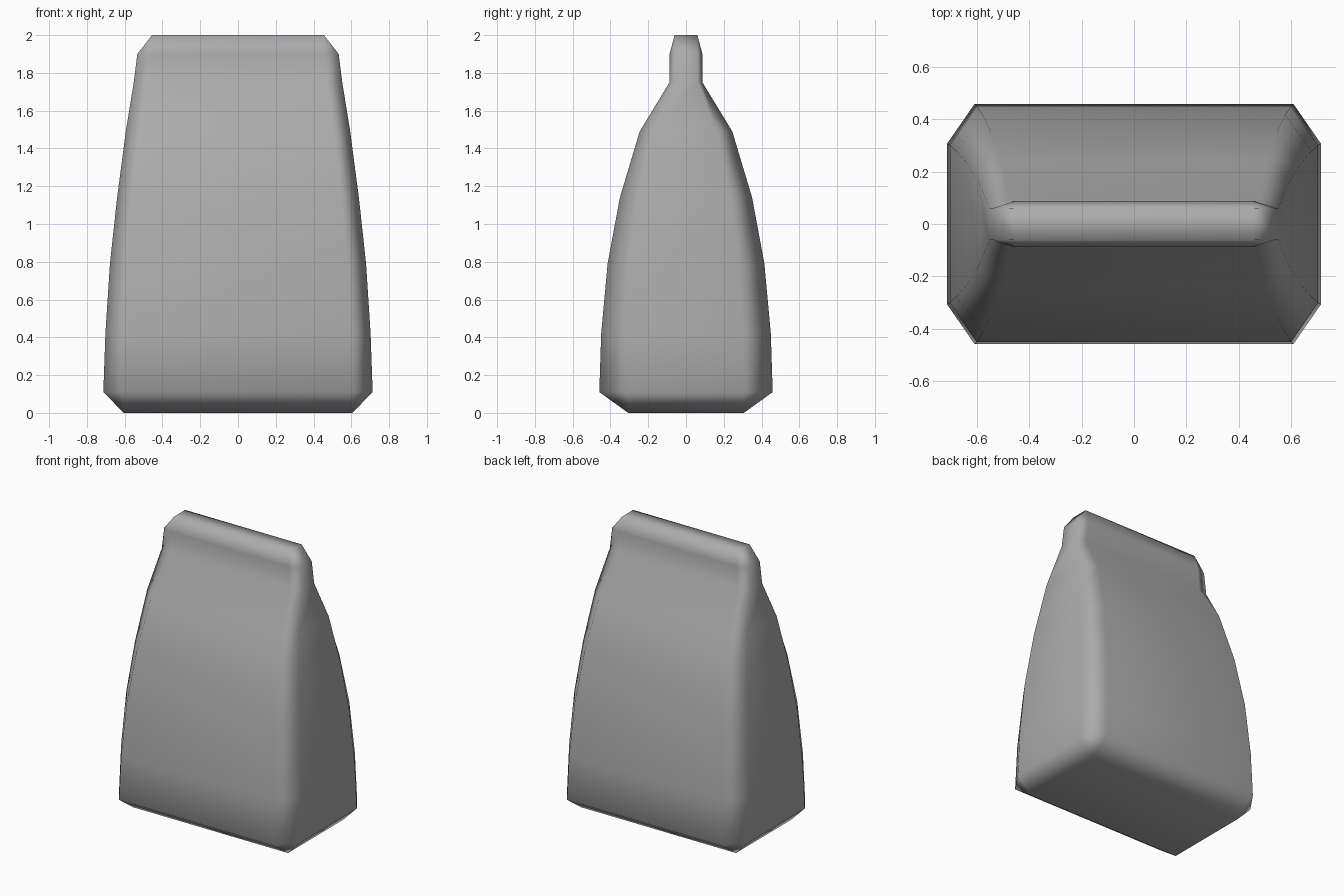
import bpy
import bmesh

cube = bpy.data.objects.get("Cube")
if cube:
    bpy.data.objects.remove(cube, do_unlink=True)

# Matte mid grey for the whole bag
grey = bpy.data.materials.new("mid grey")
grey.use_nodes = True
colour = (0.41, 0.41, 0.41, 1)
grey.diffuse_color = colour
grey.node_tree.nodes["Principled BSDF"].inputs["Base Color"].default_value = colour

# Height, half width and half depth, from the base to the pinched top
PROFILE = [(0.11, 0.713, 0.459), (0.42, 0.702, 0.449), (0.79, 0.678, 0.415),
           (1.14, 0.64, 0.35), (1.49, 0.594, 0.245), (1.75, 0.552, 0.087),
           (1.9, 0.533, 0.087)]
INSET_X, INSET_Y = 0.853, 0.67
CORNERS = [(-1, -1), (1, -1), (1, 1), (-1, 1)]

bm = bmesh.new()


def ring(z, hx, hy, inset_y):
    """Eight-sided section: two points on each bevelled corner."""
    verts = []
    for i, (sx, sy) in enumerate(CORNERS):
        pair = [(sx * hx, sy * hy * inset_y), (sx * hx * INSET_X, sy * hy)]
        if i % 2:
            pair.reverse()
        verts += [bm.verts.new((x, y, z)) for x, y in pair]
    return verts


def cap(loop, z, hx, hy, up):
    """Flat end, joined to the body by bevel strips and corner triangles."""
    flat = [bm.verts.new((sx * hx, sy * hy, z)) for sx, sy in CORNERS]
    bm.faces.new(flat if up else flat[::-1])
    for i in range(4):
        j = (i + 1) % 4
        a, b, c = loop[2 * i], loop[2 * i + 1], loop[2 * j]
        bm.faces.new((a, b, flat[i]))
        bm.faces.new((b, c, flat[j], flat[i]))


# Body lofted through the sections
rings = [ring(z, hx, hy, 0.71 if z > 1.7 else INSET_Y) for z, hx, hy in PROFILE]
for low, high in zip(rings, rings[1:]):
    for i in range(8):
        j = (i + 1) % 8
        bm.faces.new((low[i], low[j], high[j], high[i]))

# Base and folded top
cap(rings[0], 0, 0.605, 0.306, False)
cap(rings[-1], 2, 0.455, 0.06, True)
bmesh.ops.recalc_face_normals(bm, faces=bm.faces[:])
for face in bm.faces:
    face.smooth = True

mesh = bpy.data.meshes.new("bag")
bm.to_mesh(mesh)
bm.free()
mesh.materials.append(grey)
bag = bpy.data.objects.new("bag", mesh)
bpy.context.collection.objects.link(bag)

# Keep the broad panels flat and the bevels soft
bag.modifiers.new("weighted normals", "WEIGHTED_NORMAL")
